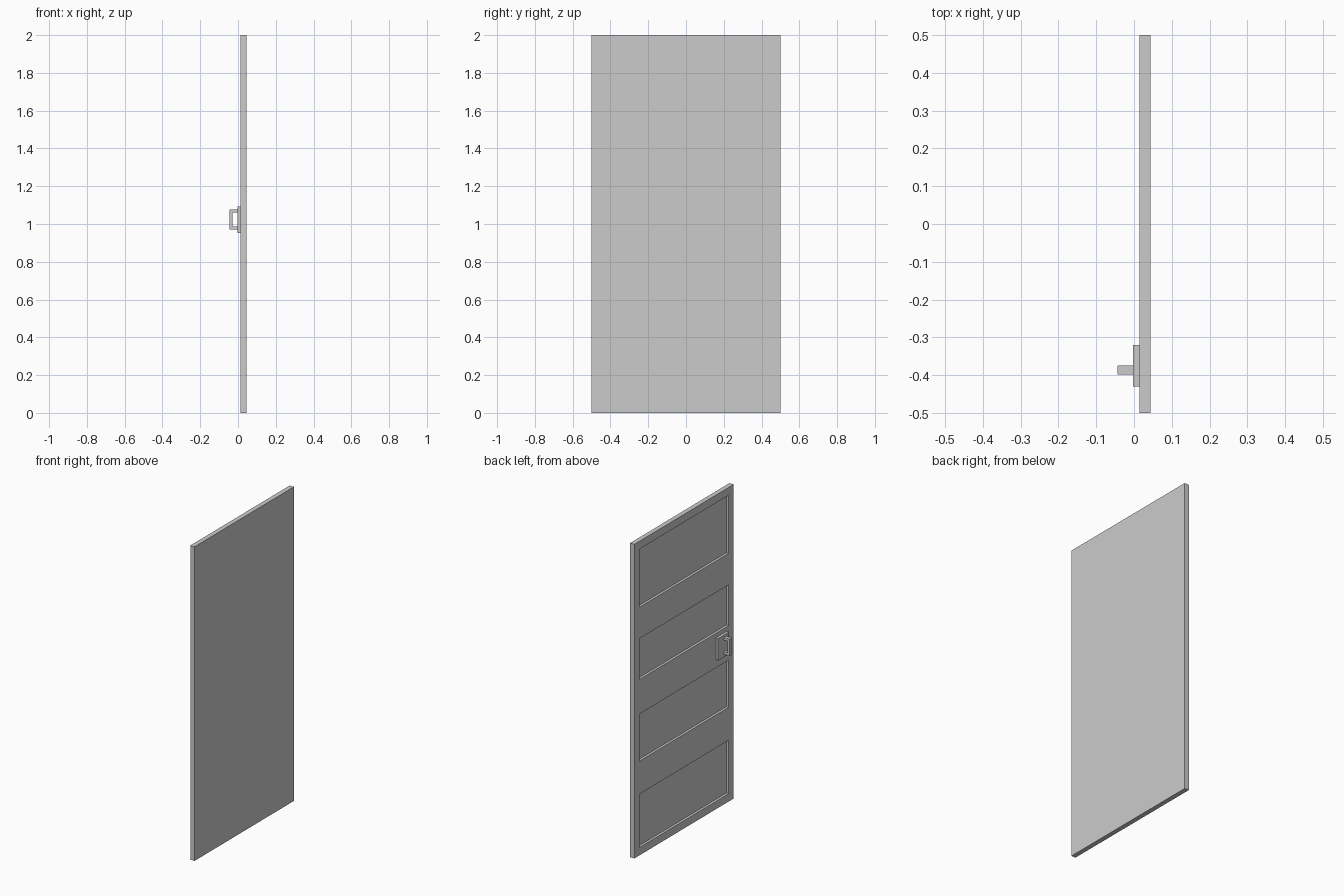
import bpy, bmesh
from mathutils import Vector

if "Cube" in bpy.data.objects:
    bpy.data.objects.remove(bpy.data.objects["Cube"])

X_FACE, X_BACK = 0.014, 0.044
SIDE = 0.45                       # panel half width
PANELS = [(0.05, 0.39), (0.60, 0.90), (1.12, 1.38), (1.58, 1.95)]
DEPTH = 0.016


def finish(name, bm):
    bmesh.ops.recalc_face_normals(bm, faces=bm.faces[:])
    me = bpy.data.meshes.new(name)
    bm.to_mesh(me)
    bm.free()
    ob = bpy.data.objects.new(name, me)
    bpy.context.collection.objects.link(ob)
    return ob


def box_bm(lo, hi):
    bm = bmesh.new()
    lo, hi = Vector(lo), Vector(hi)
    bmesh.ops.create_cube(bm, size=1)
    bmesh.ops.scale(bm, vec=hi - lo, verts=bm.verts[:])
    bmesh.ops.translate(bm, vec=(lo + hi) / 2, verts=bm.verts[:])
    return bm


# Door slab, cut along the panel borders
bm = box_bm((X_FACE, -0.5, 0), (X_BACK, 0.5, 2))
cuts = [((0, y, 0), (0, 1, 0)) for y in (-SIDE, SIDE)]
cuts += [((0, 0, z), (0, 0, 1)) for pair in PANELS for z in pair]
for co, no in cuts:
    geom = bm.verts[:] + bm.edges[:] + bm.faces[:]
    bmesh.ops.bisect_plane(bm, geom=geom, plane_co=co, plane_no=no)

# Four recessed panels pushed into the handle side
bm.normal_update()
recess = []
for f in bm.faces:
    c = f.calc_center_median()
    if f.normal.x < -0.9 and abs(c.y) < SIDE and any(a < c.z < b for a, b in PANELS):
        recess.append(f)
new = bmesh.ops.extrude_face_region(bm, geom=recess)["geom"]
bmesh.ops.delete(bm, geom=[f for f in recess if f.is_valid], context='FACES')
bmesh.ops.translate(bm, vec=(DEPTH, 0, 0),
                    verts=[g for g in new if isinstance(g, bmesh.types.BMVert)])
finish("door_panel", bm)

# Handle backing plate
finish("handle_plate", box_bm((-0.003, -0.43, 0.952), (X_FACE, -0.32, 1.092)))

# C-shaped pull handle, profile in x-z extruded along y
profile = [(-0.003, 0.97), (-0.044, 0.97), (-0.044, 1.077), (-0.003, 1.077),
           (-0.003, 1.061), (-0.029, 1.061), (-0.029, 0.986), (-0.003, 0.986)]
bm = bmesh.new()
face = bm.faces.new([bm.verts.new((x, -0.399, z)) for x, z in profile])
ext = bmesh.ops.extrude_face_region(bm, geom=[face])["geom"]
bmesh.ops.translate(bm, vec=(0, 0.024, 0),
                    verts=[g for g in ext if isinstance(g, bmesh.types.BMVert)])
# keep both end caps
if not face.is_valid or len([f for f in bm.faces if len(f.verts) == 8]) < 2:
    bmesh.ops.holes_fill(bm, edges=bm.edges[:], sides=0)
finish("handle_grip", bm)
